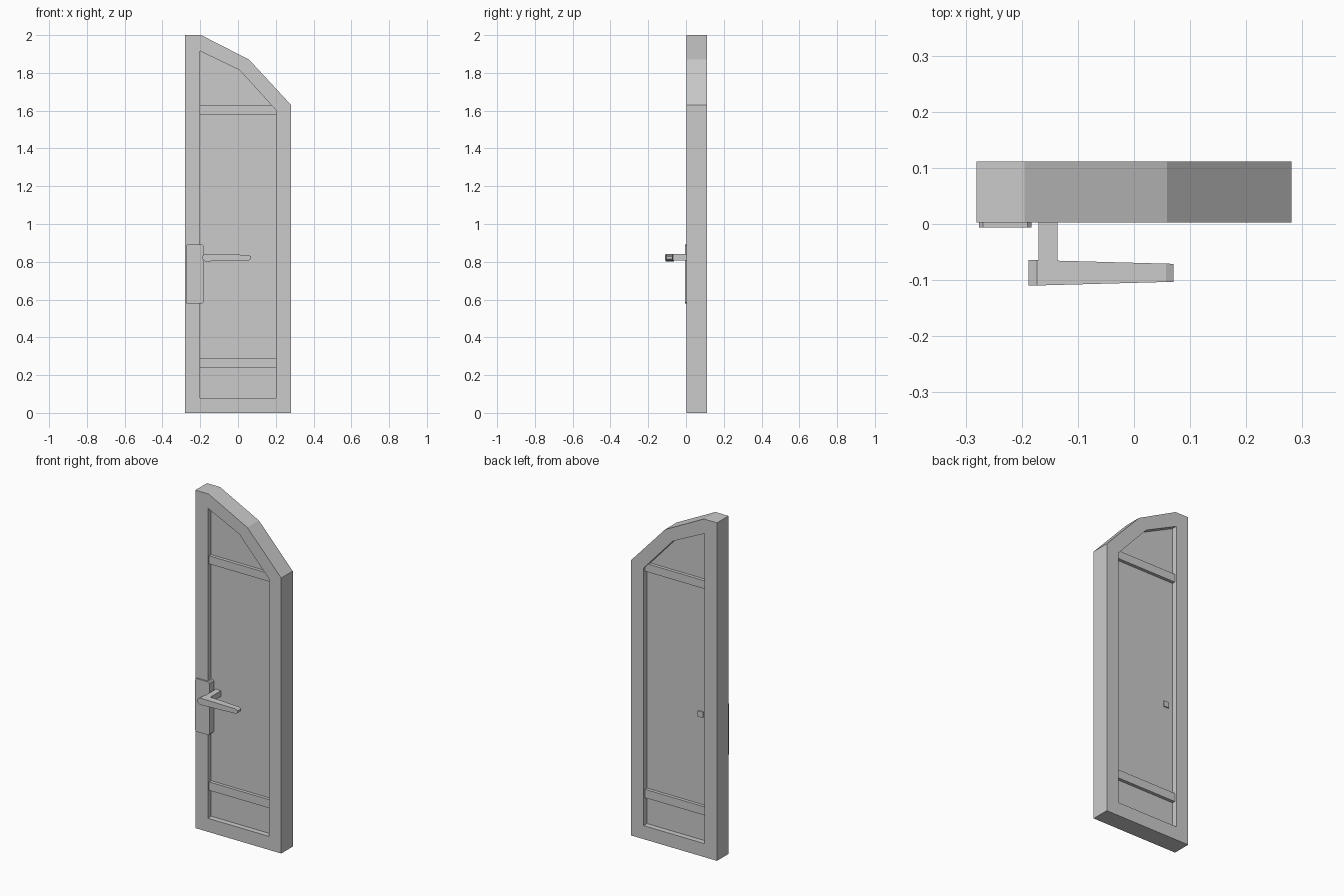
import bpy, bmesh

if "Cube" in bpy.data.objects:
    bpy.data.objects.remove(bpy.data.objects["Cube"])


def make_object(name, bm):
    bmesh.ops.recalc_face_normals(bm, faces=bm.faces)
    mesh = bpy.data.meshes.new(name)
    bm.to_mesh(mesh)
    bm.free()
    obj = bpy.data.objects.new(name, mesh)
    bpy.context.collection.objects.link(obj)
    return obj


def prism(name, outline, front, back):
    """Extrude an x-z outline along y; front and back are functions of x or constants."""
    at = lambda f, x: f(x) if callable(f) else f
    bm = bmesh.new()
    a = [bm.verts.new((x, at(front, x), z)) for x, z in outline]
    b = [bm.verts.new((x, at(back, x), z)) for x, z in outline]
    bm.faces.new(a)
    bm.faces.new(b[::-1])
    n = len(a)
    for i in range(n):
        j = (i + 1) % n
        bm.faces.new((a[i], b[i], b[j], a[j]))
    return make_object(name, bm)


def rect(x0, x1, z0, z1, c=0.0):
    """Rectangle outline, optionally with cut corners."""
    if c == 0:
        return [(x0, z0), (x1, z0), (x1, z1), (x0, z1)]
    return [(x0 + c, z0), (x1 - c, z0), (x1, z0 + c), (x1, z1 - c),
            (x1 - c, z1), (x0 + c, z1), (x0, z1 - c), (x0, z0 + c)]


FRONT, BACK = 0.003, 0.111

# Frame: ring between the outer and inner outlines (same point count)
outer = [(-0.281, 0), (0.281, 0), (0.281, 1.63), (0.059, 1.87), (-0.195, 2), (-0.281, 2)]
inner = [(-0.2, 0.08), (0.2, 0.08), (0.2, 1.604), (0.008, 1.815), (-0.19, 1.91), (-0.2, 1.915)]
bm = bmesh.new()
rings = [[bm.verts.new((x, y, z)) for x, z in pts]
         for pts, y in ((outer, FRONT), (outer, BACK), (inner, BACK), (inner, FRONT))]
for k in range(4):
    r, s = rings[k], rings[(k + 1) % 4]
    for i in range(6):
        j = (i + 1) % 6
        bm.faces.new((r[i], s[i], s[j], r[j]))
make_object("door_frame", bm)

# Recessed panel
prism("door_panel", inner, 0.035, 0.079)

# Cross rails standing proud of the panel on both sides
prism("lower_rail", rect(-0.2, 0.2, 0.24, 0.29), 0.016, 0.098)
prism("upper_rail", rect(-0.2, 0.2, 1.58, 1.628), 0.016, 0.098)

# Lock plate with cut corners, reaching back into the recess
prism("lock_plate", rect(-0.276, -0.183, 0.578, 0.892, 0.007), -0.006, 0.04)

# Spindle passing through the panel
prism("handle_spindle", rect(-0.17, -0.136, 0.806, 0.84), -0.07, 0.085)

# Lever handle, tapering towards its tip
lever = [(-0.188, 0.813), (-0.173, 0.802), (0.057, 0.808), (0.07, 0.816),
         (0.07, 0.829), (0.057, 0.836), (-0.173, 0.842), (-0.188, 0.832)]
taper = lambda x: (x + 0.188) / 0.258
prism("handle_lever", lever,
      lambda x: -0.11 + 0.007 * taper(x), lambda x: -0.064 - 0.007 * taper(x))
